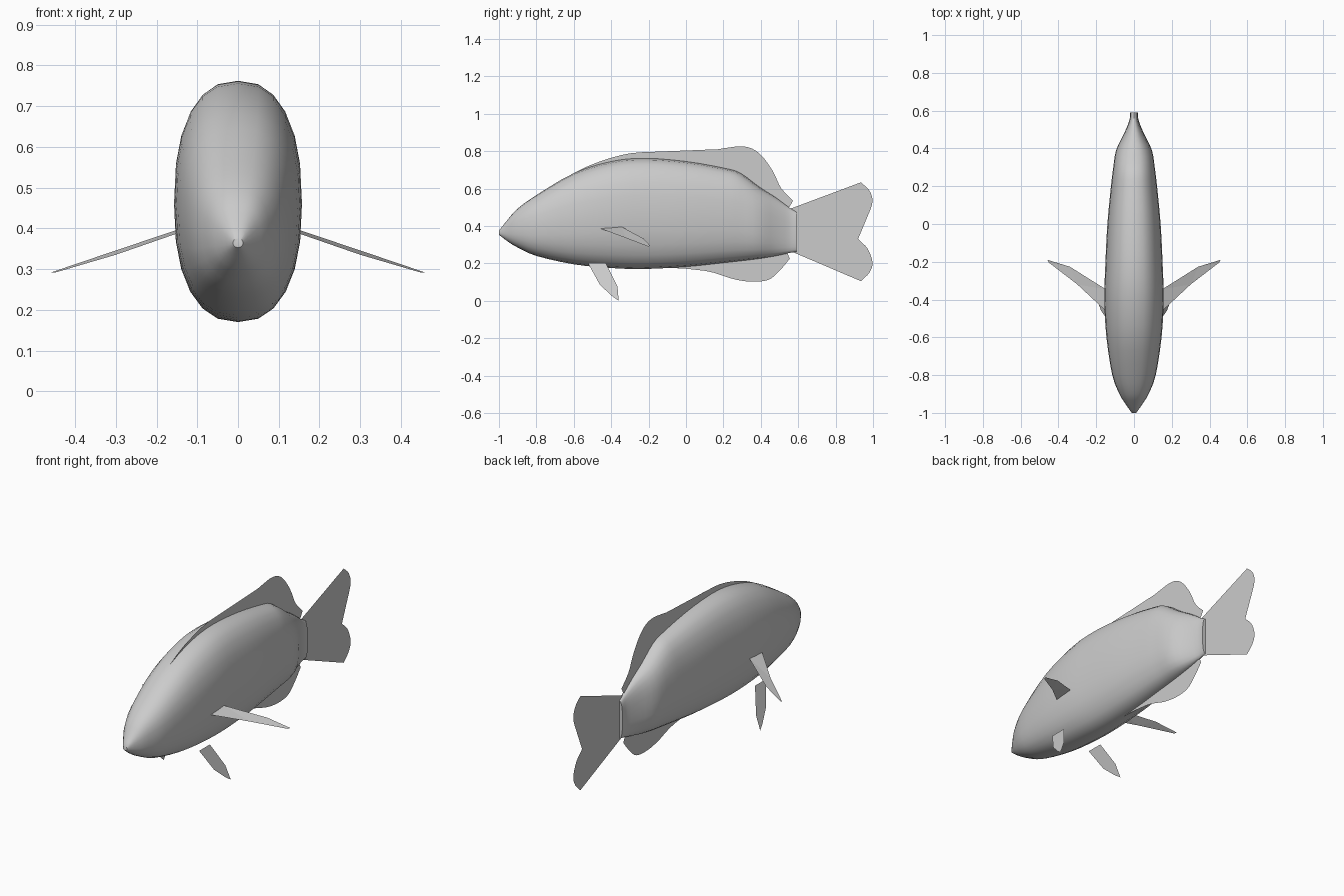
import bpy, bmesh, math
from mathutils import Vector

cube = bpy.data.objects.get("Cube")
if cube:
    bpy.data.objects.remove(cube, do_unlink=True)

grey = bpy.data.materials.new("plain grey")
grey.use_nodes = True
grey.diffuse_color = (0.6, 0.6, 0.6, 1)
grey.node_tree.nodes["Principled BSDF"].inputs["Base Color"].default_value = (0.6, 0.6, 0.6, 1)


def smooth_path(points, steps=4):
    """Catmull-Rom curve through the points, open ended."""
    p = [Vector(q) for q in points]
    p = [2 * p[0] - p[1]] + p + [2 * p[-1] - p[-2]]
    out = []
    for a, b, c, d in zip(p, p[1:], p[2:], p[3:]):
        for i in range(steps):
            t = i / steps
            out.append(0.5 * (2 * b + (c - a) * t + (2 * a - 5 * b + 4 * c - d) * t ** 2
                              + (3 * b - a - 3 * c + d) * t ** 3))
    return out + [p[-2]]


def finish(name, bm):
    mesh = bpy.data.meshes.new(name)
    bm.to_mesh(mesh)
    bm.free()
    mesh.materials.append(grey)
    obj = bpy.data.objects.new(name, mesh)
    bpy.context.collection.objects.link(obj)
    return obj


def sheet(name, points):
    """Single flat face through the outline."""
    bm = bmesh.new()
    bm.faces.new([bm.verts.new(p) for p in points])
    bmesh.ops.triangulate(bm, faces=bm.faces[:])
    return finish(name, bm)


def median_fin(name, edge, root):
    """Fin in the middle plane: curved outer edge, straight root inside the body."""
    outline = [(p.x, p.y) for p in smooth_path([(y, z, 0) for y, z in edge])] + root
    return sheet(name, [(0, y, z) for y, z in outline])


# Body: sections given as (y, bottom, top, half width)
sections = [(-1, .353, .375, .012), (-.95, .315, .438, .047), (-.9, .285, .493, .077),
            (-.8, .24, .565, .115), (-.6, .195, .682, .146), (-.4, .175, .745, .157),
            (-.22, .17, .762, .152), (0, .182, .745, .141), (.2, .203, .71, .122),
            (.29, .213, .683, .111), (.39, .225, .61, .095), (.48, .24, .552, .052),
            (.55, .255, .5, .024), (.59, .262, .475, .02)]
SIDES = 24


def power(v):
    return math.copysign(abs(v) ** 0.833, v)


bm = bmesh.new()
rings = []
for y, low, high, half in smooth_path(sections, 3):
    ring = []
    for i in range(SIDES):
        a = math.tau * i / SIDES
        ring.append(bm.verts.new((half * power(math.sin(a)), y,
                                  (low + high) / 2 + (high - low) / 2 * power(math.cos(a)))))
    rings.append(ring)
for r, s in zip(rings, rings[1:]):
    for i in range(SIDES):
        j = (i + 1) % SIDES
        bm.faces.new((r[i], r[j], s[j], s[i]))
bm.faces.new(rings[0])
bm.faces.new(rings[-1])
bmesh.ops.recalc_face_normals(bm, faces=bm.faces[:])
body = finish("body", bm)
bpy.ops.object.select_all(action='DESELECT')
body.select_set(True)
bpy.context.view_layer.objects.active = body
bpy.ops.object.shade_smooth_by_angle(angle=math.radians(40))

# Fins along the middle plane
median_fin("dorsal_fin",
           [(-.68, .64), (-.5, .73), (-.3, .788), (-.1, .795), (.08, .795), (.2, .815),
            (.31, .825), (.39, .79), (.46, .7), (.51, .6), (.572, .535)],
           [(.555, .505), (.5, .48), (.2, .6), (-.3, .62)])
median_fin("anal_fin",
           [(-.12, .178), (.04, .168), (.15, .15), (.25, .117), (.35, .102), (.44, .112),
            (.5, .16), (.555, .225)],
           [(.535, .27), (.3, .28), (0, .25)])
median_fin("tail_fin",
           [(.935, .633), (.98, .59), (.997, .53), (.97, .455), (.92, .405), (.903, .368),
            (.92, .33), (.97, .28), (.997, .205), (.98, .15), (.935, .105)],
           [(.56, .265), (.56, .493)])

# Paired fins
for side, s in (("left", 1), ("right", -1)):
    pectoral = [(.15, -.46, .387), (.15, -.345, .396), (.34, -.226, .332),
                (.458, -.19, .292), (.45, -.205, .291), (.3, -.32, .335)]
    sheet(side + "_pectoral_fin", [(s * x, y, z) for x, y, z in pectoral])
    pelvic = [(-.525, .203), (-.43, .203), (-.366, .075), (-.36, 0), (-.395, .025), (-.46, .085)]
    sheet(side + "_pelvic_fin", [(s * (.128 + .4 * (.2 - z)), y, z) for y, z in pelvic])
